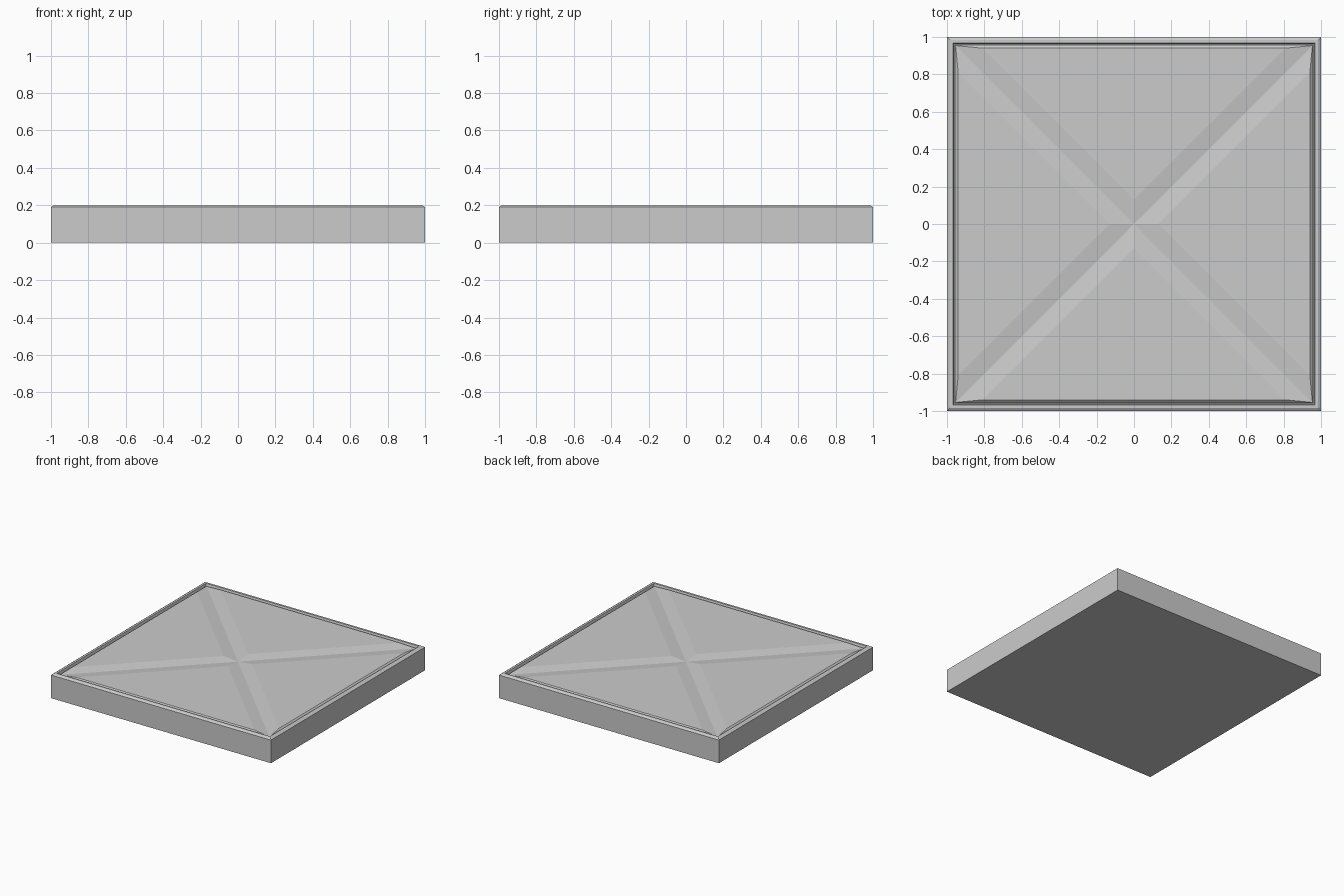
import bpy, bmesh
from mathutils import Matrix, Vector

if "Cube" in bpy.data.objects:
    bpy.data.objects.remove(bpy.data.objects["Cube"])

def finish(bm, name):
    bmesh.ops.remove_doubles(bm, verts=bm.verts, dist=1e-5)
    bmesh.ops.recalc_face_normals(bm, faces=bm.faces)
    me = bpy.data.meshes.new(name)
    bm.to_mesh(me)
    bm.free()
    ob = bpy.data.objects.new(name, me)
    bpy.context.collection.objects.link(ob)

H, TOP = 0.94, 0.198      # raised panel half-size and height
W, D = 0.13, 0.013        # diagonal crease half-width and depth

# Square cross-section from the base edge over the rim into the groove
profile = [(1, 0), (1, 0.19), (0.985, 0.2), (0.968, 0.2),
           (0.962, 0.18), (0.956, 0.18), (0.954, 0.185)]

bm = bmesh.new()

def face(rot, pts):
    bm.faces.new([bm.verts.new(rot @ Vector(p)) for p in pts])

for k in range(4):
    rot = Matrix.Rotation(k * 1.5707963268, 3, 'Z')
    # Side, chamfer, rim and groove
    for (a, za), (b, zb) in zip(profile, profile[1:]):
        face(rot, [(-a, -a, za), (a, -a, za), (b, -b, zb), (-b, -b, zb)])
    # Panel bevel
    a, za = profile[-1]
    face(rot, [(-a, -a, za), (-H, -H, TOP - D), (W - H, -H, TOP)])
    face(rot, [(a, -a, za), (H - W, -H, TOP), (H, -H, TOP - D)])
    face(rot, [(-a, -a, za), (a, -a, za), (H - W, -H, TOP), (W - H, -H, TOP)])
    # Flat panel quarter and the two slopes down into the diagonal creases
    face(rot, [(0, -W, TOP), (W - H, -H, TOP), (H - W, -H, TOP)])
    for s in (-1, 1):
        face(rot, [(0, 0, TOP - D), (s * H, -H, TOP - D), (s * (H - W), -H, TOP), (0, -W, TOP)])

# Underside
face(Matrix.Identity(3), [(-1, -1, 0), (-1, 1, 0), (1, 1, 0), (1, -1, 0)])
finish(bm, "floor_tile")
